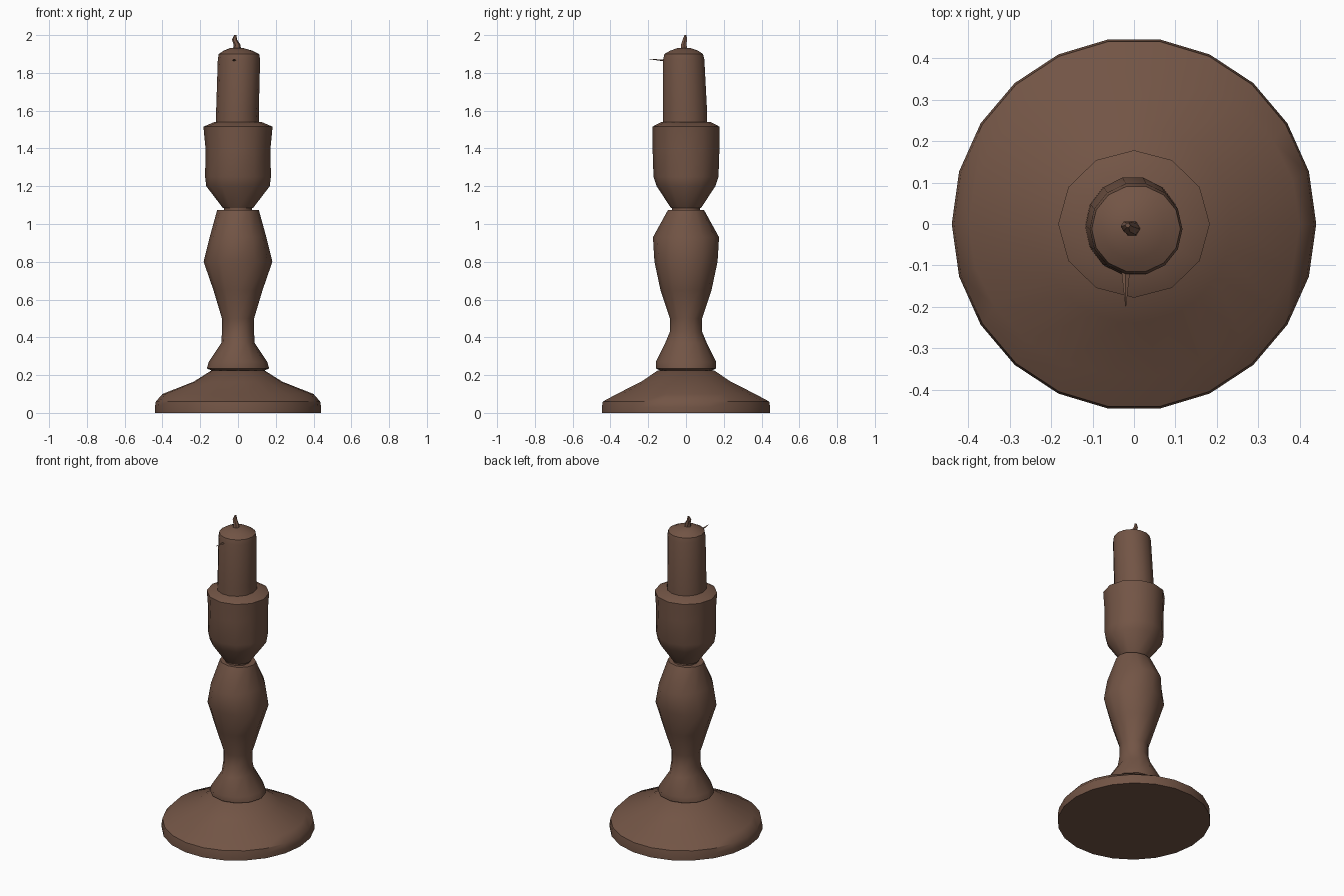
import bpy, bmesh, math
from mathutils import Vector

cube = bpy.data.objects.get("Cube")
if cube:
    bpy.data.objects.remove(cube)

brown = bpy.data.materials.new("warm brown")
brown.use_nodes = True
colour = (0.17, 0.09, 0.06, 1)
brown.diffuse_color = colour
bsdf = brown.node_tree.nodes["Principled BSDF"]
bsdf.inputs["Base Color"].default_value = colour
bsdf.inputs["Roughness"].default_value = 0.8


def lathe(name, rings, sides, angle=35, turn=0.0):
    """Stack of closed elliptical rings: (z, x radius, y radius, x offset, y offset)."""
    bm = bmesh.new()
    loops = []
    for z, rx, ry, cx, cy in rings:
        loops.append([bm.verts.new((cx + rx * math.cos(turn + math.tau * i / sides),
                                    cy + ry * math.sin(turn + math.tau * i / sides), z))
                      for i in range(sides)])
    for low, high in zip(loops, loops[1:]):
        for i in range(sides):
            j = (i + 1) % sides
            bm.faces.new((low[i], low[j], high[j], high[i]))
    bm.faces.new(reversed(loops[0]))
    bm.faces.new(loops[-1])
    mesh = bpy.data.meshes.new(name)
    bm.to_mesh(mesh)
    bm.free()
    obj = bpy.data.objects.new(name, mesh)
    bpy.context.collection.objects.link(obj)
    mesh.materials.append(brown)
    bpy.ops.object.select_all(action='DESELECT')
    obj.select_set(True)
    bpy.context.view_layer.objects.active = obj
    bpy.ops.object.shade_smooth_by_angle(angle=math.radians(angle))
    return obj


# Wide foot with a thin rim and sloping top
lathe("foot", [(0, .44, .45, 0, 0), (.03, .44, .45, 0, 0), (.06, .435, .445, 0, 0),
               (.10, .40, .37, 0, 0), (.165, .235, .24, 0, 0),
               (.225, .14, .15, 0, 0)], 22)

# Vase-shaped stem
lathe("stem", [(.225, .14, .14, 0, 0), (.235, .165, .158, 0, 0), (.27, .155, .16, 0, 0),
               (.37, .088, .11, 0, 0), (.43, .085, .085, 0, 0), (.5, .085, .085, 0, 0),
               (.65, .13, .135, 0, 0), (.8, .182, .167, 0, 0), (.93, .15, .175, 0, 0),
               (1.075, .11, .095, 0, 0)], 12, 45)

# Narrow collar joining stem and cup
lathe("collar", [(1.06, .075, .075, 0, 0), (1.10, .075, .075, 0, 0)], 12)

# Cup that holds the candle
lathe("cup", [(1.085, .08, .08, 0, 0), (1.2, .168, .155, 0, 0), (1.25, .174, .172, 0, 0),
              (1.4, .172, .177, 0, 0), (1.515, .183, .178, 0, 0),
              (1.54, .125, .13, 0, 0)], 12, 45)

# Candle, leaning very slightly, with a domed top
lathe("candle", [(1.53, .115, .12, -.003, -.005), (1.59, .113, .12, -.003, -.005),
                 (1.87, .112, .112, .005, -.012), (1.90, .107, .105, .005, -.012),
                 (1.918, .075, .075, 0, -.01), (1.933, .03, .03, -.008, -.01)], 14)

# Short bent wick
lathe("wick", [(1.92, .022, .022, -.005, -.01), (1.95, .018, .016, -.005, -.012),
               (1.975, .014, .014, -.018, -.006), (2.0, .006, .006, -.015, -.003)], 6)

# Thin wax splinter sticking out of the candle front
splinter = lathe("wax_splinter", [(0, .014, .006, 0, 0), (.12, .001, .001, 0, 0)], 4)
splinter.location = (-.02, -.08, 1.862)
splinter.rotation_euler = Vector((0, -1, .1)).to_track_quat('Z', 'Y').to_euler()
